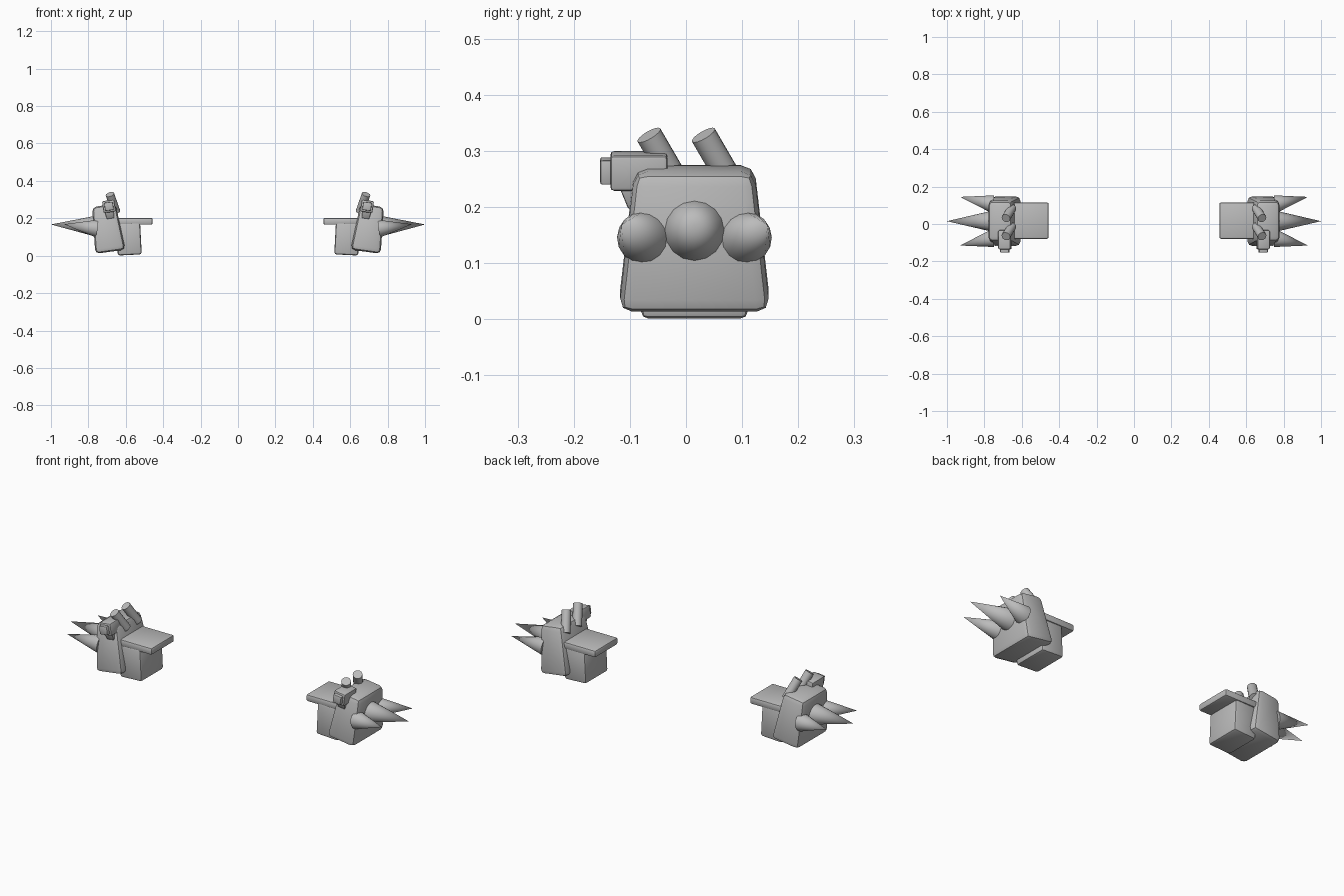
import bpy, bmesh
from math import radians
from mathutils import Vector, Matrix

cube = bpy.data.objects.get("Cube")
if cube:
    bpy.data.objects.remove(cube, do_unlink=True)

grey = bpy.data.materials.new("plain grey")
grey.use_nodes = True
grey.diffuse_color = (0.5, 0.5, 0.5, 1)
grey.node_tree.nodes["Principled BSDF"].inputs["Base Color"].default_value = (0.5, 0.5, 0.5, 1)


def finish(name, bm):
    """Turn a left-hand part into an object mirrored to the right."""
    bmesh.ops.recalc_face_normals(bm, faces=bm.faces)
    mesh = bpy.data.meshes.new(name)
    bm.to_mesh(mesh)
    bm.free()
    mesh.materials.append(grey)
    obj = bpy.data.objects.new(name, mesh)
    bpy.context.collection.objects.link(obj)
    bpy.ops.object.select_all(action='DESELECT')
    obj.select_set(True)
    bpy.context.view_layer.objects.active = obj
    bpy.ops.object.shade_smooth_by_angle(angle=radians(35))
    mirror = obj.modifiers.new("Mirror", 'MIRROR')
    mirror.use_mirror_merge = False


def block(name, centre, size, top=(1, 1), tilt=0, bevel=0.01, segments=2):
    """Bevelled box, tapered towards the top and leaning outward."""
    bm = bmesh.new()
    bmesh.ops.create_cube(bm, size=1)
    for v in bm.verts:
        if v.co.z > 0:
            v.co.x *= top[0]
            v.co.y *= top[1]
        v.co = Vector(a * b for a, b in zip(v.co, size))
    bmesh.ops.bevel(bm, geom=bm.edges[:], offset=bevel, segments=segments,
                    profile=0.5, affect='EDGES')
    bm.transform(Matrix.Translation(centre) @ Matrix.Rotation(radians(tilt), 4, 'Y'))
    finish(name, bm)


def rod(name, start, end, r1, r2, sides=16):
    """Cone or cylinder between two points."""
    start, end = Vector(start), Vector(end)
    axis = end - start
    bm = bmesh.new()
    bmesh.ops.create_cone(bm, cap_ends=True, segments=sides, radius1=r1,
                          radius2=r2, depth=axis.length)
    turn = axis.to_track_quat('Z', 'Y').to_matrix().to_4x4()
    bm.transform(Matrix.Translation((start + end) / 2) @ turn)
    finish(name, bm)


MID = 0.015  # front-to-back centre of the armour

# Armour blocks and the flat shelf on the inner side
block("shoulder_block", (0.70, MID, 0.145), (0.162, 0.27, 0.25),
      top=(0.78, 0.79), tilt=8, bevel=0.024)
block("inner_block", (0.583, MID, 0.09), (0.128, 0.19, 0.172), tilt=3, bevel=0.012)
block("shelf", (0.56, 0.018, 0.184), (0.208, 0.194, 0.037), bevel=0.009)

# Outward spikes
rod("middle_spike", (0.755, MID, 0.158), (1.0, MID, 0.167), 0.057, 0)
for label, s in (("front", -1), ("back", 1)):
    rod(label + "_spike", (0.76, MID + s * 0.093, 0.146),
        (0.93, MID + s * 0.13, 0.168), 0.046, 0)

# Leaning pipes on top
for label, y in (("front", -0.066), ("back", 0.031)):
    rod(label + "_pipe", (0.652, y + 0.054, 0.235), (0.685, y, 0.328),
        0.0235, 0.0235)

# Small lamp box at the front with its lens and bracket
block("lamp_box", (0.69, -0.084, 0.264), (0.066, 0.102, 0.064), tilt=8, bevel=0.007)
block("lamp_lens", (0.69, -0.138, 0.264), (0.046, 0.03, 0.044), tilt=8, bevel=0.004)
block("lamp_bracket", (0.685, -0.083, 0.221), (0.04, 0.04, 0.045),
      top=(1.3, 1.9), tilt=8, bevel=0.004)
